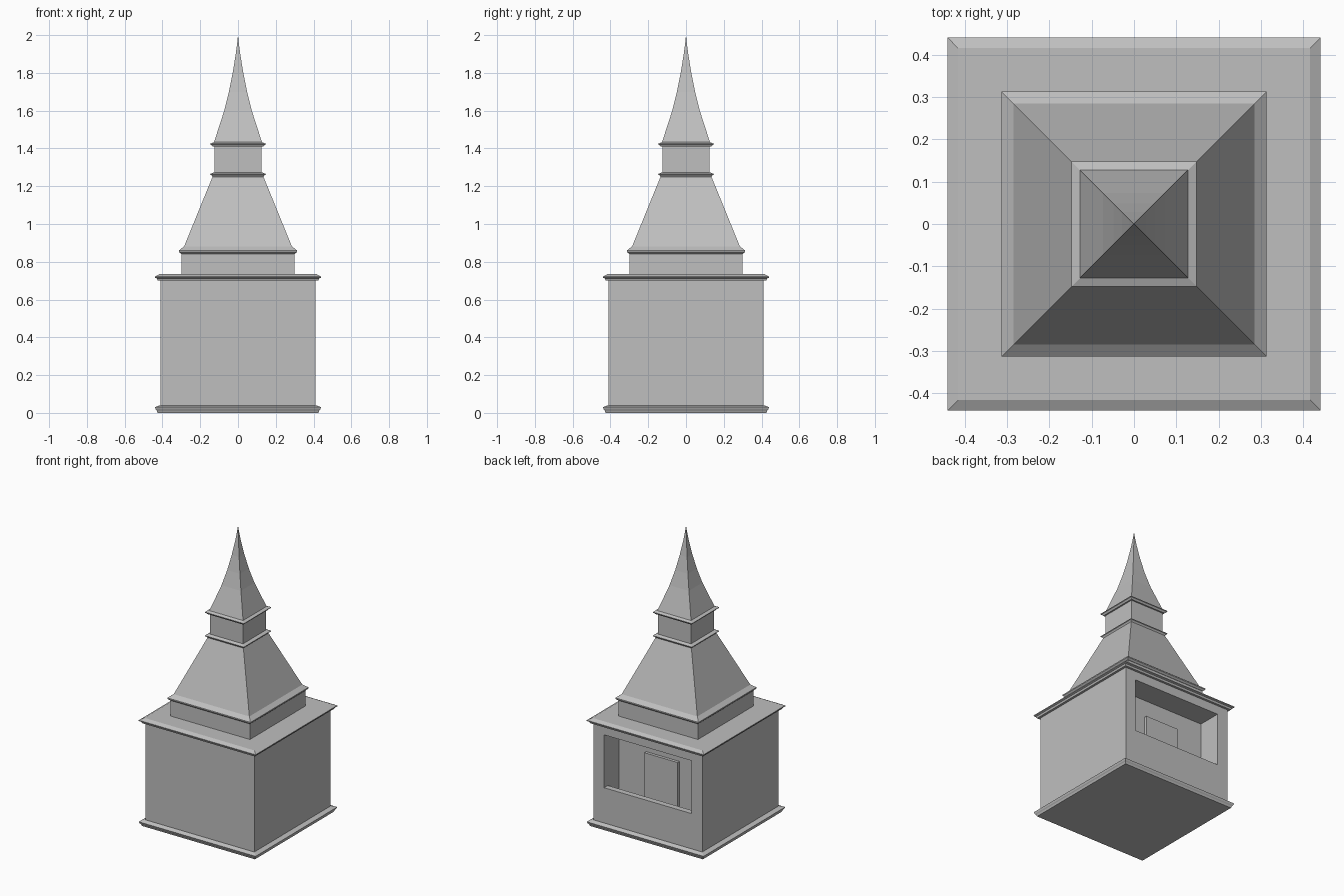
import bpy, bmesh
from mathutils import Matrix

cube = bpy.data.objects.get("Cube")
if cube:
    bpy.data.objects.remove(cube, do_unlink=True)

stone = bpy.data.materials.new("plain grey")
stone.use_nodes = True
grey = (0.52, 0.52, 0.52, 1)
stone.diffuse_color = grey
stone.node_tree.nodes["Principled BSDF"].inputs["Base Color"].default_value = grey


def make_object(name, bm):
    bmesh.ops.recalc_face_normals(bm, faces=bm.faces)
    mesh = bpy.data.meshes.new(name)
    bm.to_mesh(mesh)
    bm.free()
    mesh.materials.append(stone)
    obj = bpy.data.objects.new(name, mesh)
    bpy.context.collection.objects.link(obj)
    return obj


def square_loft(name, profile):
    """Stack square rings from (half width, height) pairs; a zero width is a tip."""
    bm = bmesh.new()
    rings = []
    for r, z in profile:
        corners = [(-r, -r), (r, -r), (r, r), (-r, r)] if r else [(0, 0)]
        rings.append([bm.verts.new((x, y, z)) for x, y in corners])
    for low, high in zip(rings, rings[1:]):
        for i in range(4):
            j = (i + 1) % 4
            if len(high) == 1:
                bm.faces.new((low[i], low[j], high[0]))
            else:
                bm.faces.new((low[i], low[j], high[j], high[i]))
    for ring in (rings[0], rings[-1]):
        if len(ring) == 4:
            bm.faces.new(ring)
    return make_object(name, bm)


def box(name, low, high):
    size = [b - a for a, b in zip(low, high)]
    mid = [(a + b) / 2 for a, b in zip(low, high)]
    bm = bmesh.new()
    bmesh.ops.create_cube(bm, size=1, matrix=Matrix.Translation(mid) @ Matrix.Diagonal((*size, 1)))
    return make_object(name, bm)


# Square lower storey with its mouldings
square_loft("base_plinth", [(0.425, 0), (0.43, 0.012), (0.435, 0.018), (0.44, 0.03), (0.415, 0.04)])
body = square_loft("tower_body", [(0.41, 0.04), (0.41, 0.70)])
square_loft("cornice", [(0.425, 0.70), (0.43, 0.712), (0.44, 0.716), (0.44, 0.722), (0.415, 0.735)])

# Room behind the rear window, sunk below the sill
cutters = [
    box("window_cutter", (-0.33, 0.25, 0.28), (0.33, 0.5, 0.64)),
    box("room_cutter", (-0.33, 0.25, 0.06), (0.33, 0.37, 0.64)),
]
for cutter in cutters:
    cutter.hide_render = True
    cutter.hide_set(True)
    cutter.display_type = 'WIRE'
    cut = body.modifiers.new(cutter.name, 'BOOLEAN')
    cut.operation = 'DIFFERENCE'
    cut.solver = 'EXACT'
    cut.object = cutter
box("room_door", (-0.125, 0.25, 0.06), (0.125, 0.27, 0.52))

# Upper drum and sloping roof
square_loft("roof_drum", [(0.30, 0.735), (0.30, 0.845)])
square_loft("lower_roof", [(0.302, 0.842), (0.313, 0.852), (0.313, 0.86), (0.285, 0.882), (0.135, 1.25)])

# Neck between two thin collars
square_loft("neck", [(0.125, 1.26), (0.125, 1.42)])
for name, z in (("lower_collar", 1.25), ("upper_collar", 1.41)):
    square_loft(name, [(0.135, z), (0.14, z + 0.008), (0.147, z + 0.011), (0.147, z + 0.015), (0.127, z + 0.023)])

# Concave spire
square_loft("spire", [(0.127, 1.433), (0.102, 1.51), (0.073, 1.6), (0.048, 1.7),
                      (0.028, 1.8), (0.012, 1.9), (0.004, 1.96), (0, 2.0)])
